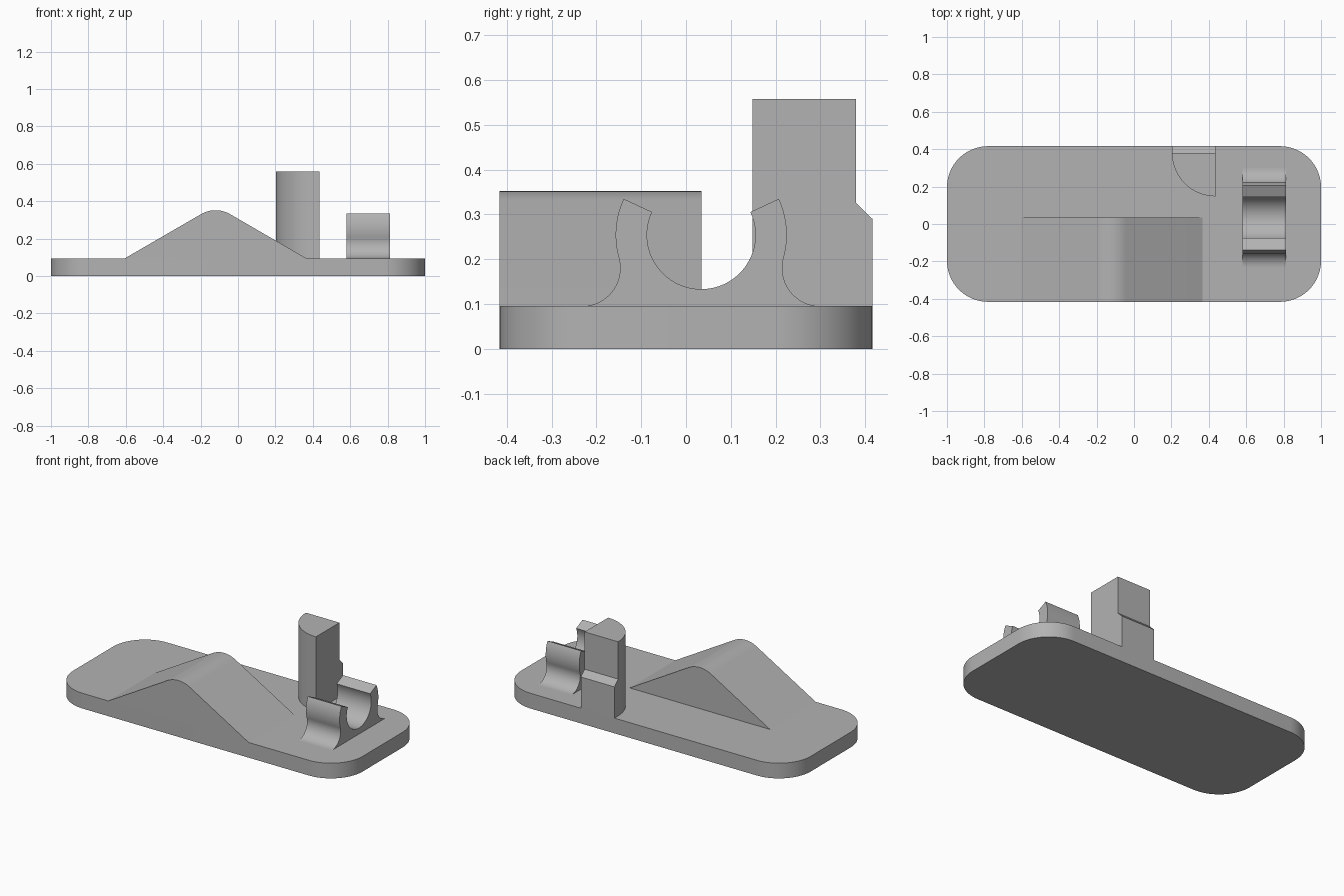
import bpy, bmesh
from math import radians, sin, cos, atan2, sqrt, pi

cube = bpy.data.objects.get("Cube")
if cube:
    bpy.data.objects.remove(cube, do_unlink=True)

grey = bpy.data.materials.new("plain_grey")
grey.use_nodes = True
COLOUR = (0.45, 0.45, 0.45, 1)
grey.diffuse_color = COLOUR
grey.node_tree.nodes["Principled BSDF"].inputs["Base Color"].default_value = COLOUR


def arc(cx, cy, r, start, end, steps=24):
    """Points on an arc, angles in radians."""
    angles = [start + (end - start) * i / steps for i in range(steps + 1)]
    return [(cx + r * cos(a), cy + r * sin(a)) for a in angles]


def extrude(name, profile, axis, low, high):
    """Extrude a closed 2D profile along the named axis."""
    place = {"x": lambda u, v, w: (w, u, v),
             "y": lambda u, v, w: (u, w, v),
             "z": lambda u, v, w: (u, v, w)}[axis]
    bm = bmesh.new()
    bottom = bm.faces.new([bm.verts.new(place(u, v, low)) for u, v in profile])
    new = bmesh.ops.extrude_face_region(bm, geom=[bottom], use_keep_orig=True)["geom"]
    verts = [g for g in new if isinstance(g, bmesh.types.BMVert)]
    bmesh.ops.translate(bm, verts=verts, vec=place(0, 0, high - low))
    bmesh.ops.remove_doubles(bm, verts=bm.verts, dist=1e-5)
    bmesh.ops.recalc_face_normals(bm, faces=bm.faces)
    mesh = bpy.data.meshes.new(name)
    bm.to_mesh(mesh)
    bm.free()
    mesh.materials.append(grey)
    mesh.shade_smooth()
    mesh.set_sharp_from_angle(angle=radians(25))
    obj = bpy.data.objects.new(name, mesh)
    bpy.context.collection.objects.link(obj)
    return obj


HALF_DEPTH = 0.416
TOP = 0.095

# Base plate with rounded corners
R = 0.22
outline = []
for i, (sx, sy) in enumerate([(1, 1), (-1, 1), (-1, -1), (1, -1)]):
    outline += arc(sx * (1 - R), sy * (HALF_DEPTH - R), R, i * pi / 2, (i + 1) * pi / 2)
extrude("base_plate", outline, "z", 0, TOP)

# Wedge with a rounded ridge
ridge_r, peak = 0.155, 0.352
ridge = arc(-0.12, peak - ridge_r, ridge_r, radians(60), radians(120))
extrude("ridge_wedge", [(0.365, TOP)] + ridge + [(-0.605, TOP)], "y", -HALF_DEPTH, 0.035)

# Quarter-round post and its chamfered foot
POST_X, POST_Y, POST_R = 0.435, 0.38, 0.232
sector = [(POST_X, POST_Y)] + arc(POST_X, POST_Y, POST_R, pi, 1.5 * pi)
extrude("quarter_post", sector, "z", TOP, 0.558)
foot = [(POST_Y, TOP), (HALF_DEPTH, TOP), (HALF_DEPTH, 0.29), (POST_Y, 0.325)]
extrude("post_foot", foot, "x", POST_X - POST_R, POST_X)

# Open clip: inner bore, outer wall, and fillets flowing into the plate
CY, CZ, INNER, OUTER, FILLET = 0.034, 0.254, 0.121, 0.191, 0.085
tip = radians(25)
fz = TOP + FILLET
fy = sqrt((OUTER + FILLET) ** 2 - (CZ - fz) ** 2)
join = atan2(fz - CZ, fy)
right = arc(0, CZ, INNER, -pi / 2, tip)
right += arc(0, CZ, OUTER, tip, join)
right += arc(fy, fz, FILLET, join + pi, 1.5 * pi)
left = [(-u, v) for u, v in reversed(right[1:])]
clip = [(CY + u, v) for u, v in right + left]
extrude("open_clip", clip, "x", 0.58, 0.812)
